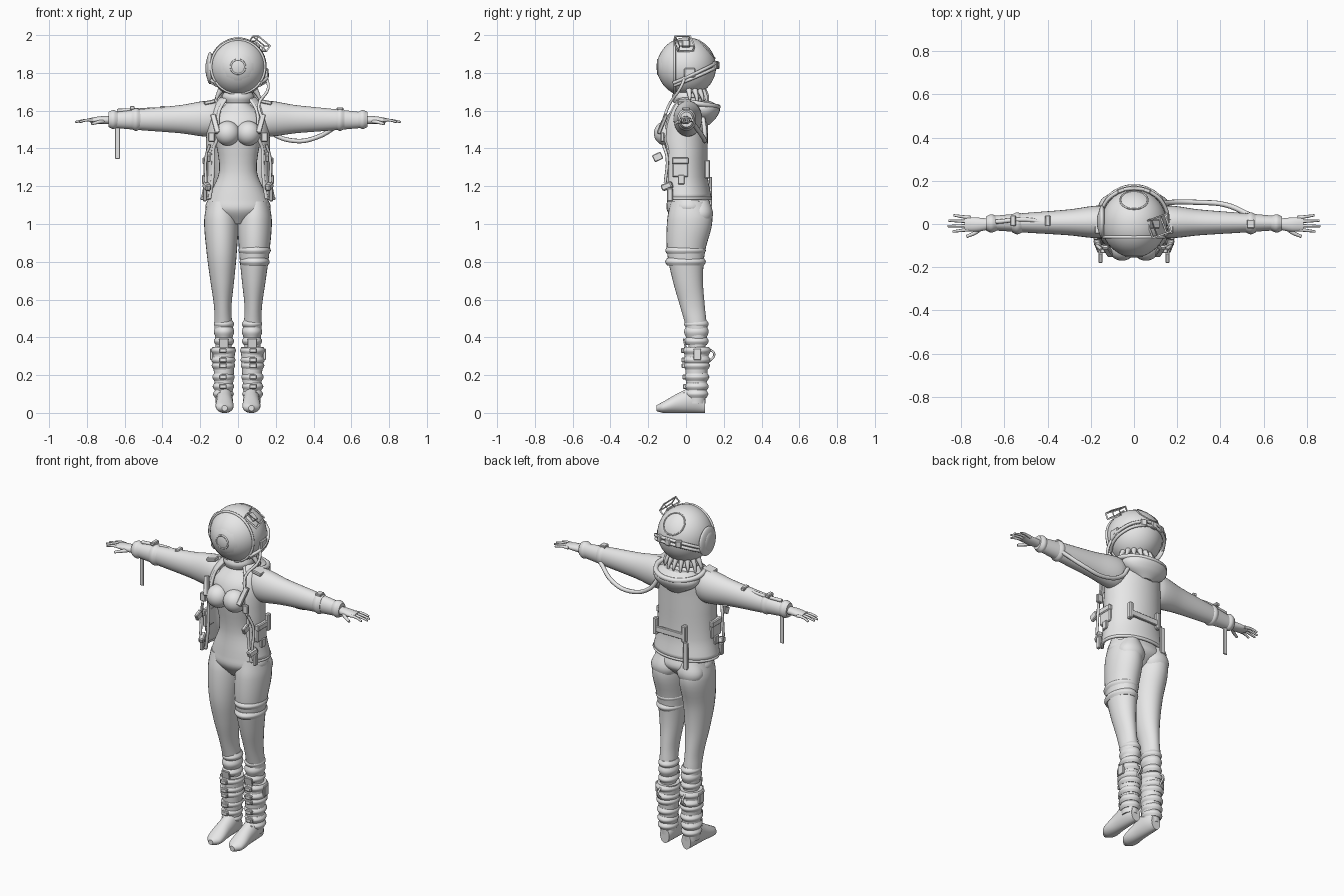
import bpy, bmesh
from math import sin, cos, pi, radians
from mathutils import Vector, Matrix, Euler

cube = bpy.data.objects.get("Cube")
if cube:
    bpy.data.objects.remove(cube)

mat = bpy.data.materials.new("plain_grey")
mat.use_nodes = True
grey = (.8, .8, .8, 1)
mat.diffuse_color = grey
mat.node_tree.nodes["Principled BSDF"].inputs["Base Color"].default_value = grey


def link(name, data, mirror):
    obj = bpy.data.objects.new(name, data)
    bpy.context.collection.objects.link(obj)
    data.materials.append(mat)
    if mirror:
        obj.modifiers.new("mirror", "MIRROR").use_mirror_merge = False
    return obj


def finish(name, bm, mirror=False, smooth=True):
    bmesh.ops.recalc_face_normals(bm, faces=bm.faces)
    for face in bm.faces:
        face.smooth = smooth and len(face.verts) <= 4
    mesh = bpy.data.meshes.new(name)
    bm.to_mesh(mesh)
    bm.free()
    return link(name, mesh, mirror)


def sec(at, wide, low, high):
    """Cross-section: place on the axis, half width, low and high edge."""
    return at, wide, low, high


def smooth_rows(rows, steps=5):
    """Fill in sections between the key ones along a smooth curve."""
    out = []
    for i, (a, b) in enumerate(zip(rows, rows[1:])):
        before, after = rows[max(i - 1, 0)], rows[min(i + 2, len(rows) - 1)]
        span = b[0] - a[0]
        for step in range(steps):
            u = step / steps
            w = 1 - u
            row = []
            for p, q, r, s in zip(before, a, b, after):
                leave = (r - p) / (b[0] - before[0]) * span
                arrive = (s - q) / (after[0] - a[0]) * span
                row.append(q * w * w * (w + 3 * u) + r * u * u * (u + 3 * w)
                           + leave * u * w * w - arrive * u * u * w)
            out.append(row)
    return out + [rows[-1]]


def skin(bm, rings, closed=True):
    count = len(rings[0])
    for a, b in zip(rings, rings[1:]):
        for i in range(count if closed else count - 1):
            j = (i + 1) % count
            bm.faces.new((a[i], a[j], b[j], b[i]))


def loft(name, axis, sections, start=0, end=None, mirror=False, sides=28):
    """Oval sections along an axis; the centre slides from start to end."""
    bm = bmesh.new()
    rings = []
    rows = smooth_rows(sections)
    end = start if end is None else end
    for k, (t, wide, low, high) in enumerate(rows):
        centre = start + (end - start) * k / (len(rows) - 1)
        ring = []
        for i in range(sides):
            a = 2 * pi * i / sides
            u = centre + wide * cos(a)
            v = (low + high) / 2 + (high - low) / 2 * sin(a)
            ring.append(bm.verts.new({"z": (u, v, t), "x": (t, v, u), "y": (u, t, v)}[axis]))
        rings.append(ring)
    skin(bm, rings)
    bm.faces.new(rings[0])
    bm.faces.new(rings[-1])
    return finish(name, bm, mirror)


def band(name, axis, at, half, wide, low, high, start=0, mirror=False):
    """Soft padded strap wrapped round a limb."""
    e = .01
    thin = wide - e, low + e, high - e
    loft(name, axis, [sec(at - half, *thin), sec(at, wide, low, high), sec(at + half, *thin)],
         start, mirror=mirror)


def ball(name, loc, size, mirror=False):
    bm = bmesh.new()
    bmesh.ops.create_uvsphere(bm, u_segments=40, v_segments=24, radius=1)
    bm.transform(Matrix.Translation(loc) @ Matrix.Diagonal((*size, 1)))
    finish(name, bm, mirror)


def box(name, loc, size, rot=(0, 0, 0), mirror=False):
    bm = bmesh.new()
    bmesh.ops.create_cube(bm, size=1)
    turn = Euler([radians(a) for a in rot]).to_matrix().to_4x4()
    bm.transform(Matrix.Translation(loc) @ turn @ Matrix.Diagonal((*size, 1)))
    obj = finish(name, bm, mirror, smooth=False)
    obj.modifiers.new("bevel", "BEVEL").width = min(size) / 5
    return obj


def tube(name, points, radius, mirror=False, closed=False, taper=1):
    curve = bpy.data.curves.new(name, "CURVE")
    curve.dimensions, curve.bevel_depth, curve.bevel_resolution = "3D", radius, 2
    curve.resolution_u, curve.use_fill_caps = 5, True
    spline = curve.splines.new("BEZIER")
    spline.bezier_points.add(len(points) - 1)
    for i, (knot, point) in enumerate(zip(spline.bezier_points, points)):
        knot.co = point
        knot.handle_left_type = knot.handle_right_type = "AUTO"
        knot.radius = 1 + (taper - 1) * i / (len(points) - 1)
    spline.use_cyclic_u = closed
    link(name, curve, mirror)


# Body suit
loft("torso", "z", [
    sec(at=1, wide=.04, low=-.05, high=.06), sec(at=1.07, wide=.165, low=-.1, high=.13),
    sec(at=1.13, wide=.16, low=-.1, high=.12), sec(at=1.28, wide=.1, low=-.09, high=.07),
    sec(at=1.5, wide=.13, low=-.12, high=.08), sec(at=1.57, wide=.13, low=-.1, high=.08),
    sec(at=1.65, wide=.05, low=-.04, high=.06), sec(at=1.72, wide=.04, low=-.03, high=.05)])
ball("bust", (.055, -.105, 1.48), (.065, .065, .065), mirror=True)
loft("leg", "z", [
    sec(at=1.12, wide=.07, low=-.08, high=.11), sec(at=1.02, wide=.09, low=-.1, high=.14),
    sec(at=.85, wide=.08, low=-.1, high=.1), sec(at=.7, wide=.063, low=-.07, high=.09),
    sec(at=.56, wide=.046, low=-.03, high=.1), sec(at=.45, wide=.047, low=0, high=.11),
    sec(at=.3, wide=.04, low=.02, high=.1)], start=.092, end=.075, mirror=True)
loft("buttock", "z", [sec(at=.97, wide=.04, low=.04, high=.11),
                      sec(at=1.05, wide=.08, low=.01, high=.143),
                      sec(at=1.13, wide=.05, low=.01, high=.12)], start=.085, mirror=True)
for z in (.86, .8):
    band("thigh_strap", "z", z, .02, z / 10, -.11, .105, start=.088)

# Leg warmers, boots and straps
for z, half in ((.47, .02), (.43, .03), (.38, .02)):
    band("sock_band", "z", z, half, .054, -.01, .12, start=.074, mirror=True)
loft("boot_shaft", "z", [sec(z, r, .05 - r, .055 + r * 1.1) for z, r in
                         ((.35, .06), (.25, .055), (.05, .043))], start=.075, mirror=True)
for z in (.33, .28, .25, .19, .14, .1):
    r = .05 + z / 20
    band("boot_strap", "z", z, .02, r, .055 - r * 1.1, .055 + r * 1.15, start=.077, mirror=True)
    box("boot_buckle", (.08, .05 - r, z), (.04, .02, .025), mirror=True)
loft("shoe", "y", [sec(at=-.157, wide=.015, low=.01, high=.04),
                   sec(at=-.12, wide=.045, low=0, high=.06), sec(at=-.03, wide=.044, low=0, high=.11),
                   sec(at=.05, wide=.042, low=0, high=.14), sec(at=.1, wide=.03, low=0, high=.09)],
     start=.071, mirror=True)
box("boot_tab", (.075, -.005, .36), (.05, .01, .07), rot=(12, 0, 0), mirror=True)
box("boot_side_buckle", (.14, .06, .31), (.015, .04, .06), mirror=True)
tube("boot_pull_loop", [(.08, .12, .34), (.08, .15, .31), (.08, .12, .27)], .006, mirror=True)

# Open jacket with sleeves and lowered hood
bm = bmesh.new()
rings = []
for z, wide, front, back in smooth_rows([
        sec(at=1.135, wide=.19, low=-.14, high=.13), sec(at=1.25, wide=.17, low=-.14, high=.11),
        sec(at=1.5, wide=.16, low=-.135, high=.11), sec(at=1.6, wide=.145, low=-.1, high=.11),
        sec(at=1.665, wide=.09, low=-.05, high=.09)]):
    gap = radians(52 if z < 1.45 else 43)
    ring = []
    for i in range(41):
        a = gap + (pi - gap) * i / 20
        ring.append(bm.verts.new((wide * sin(a), (front + back) / 2 + (front - back) / 2 * cos(a), z)))
    rings.append(ring)
skin(bm, rings, closed=False)
trims = [[v.co.copy() for v in rings[0]]]
trims += [[ring[end].co.copy() for ring in rings] for end in (0, -1)]
cloth = finish("jacket", bm).modifiers.new("cloth", "SOLIDIFY")
cloth.thickness, cloth.offset = .012, 0
for points in trims:
    tube("jacket_trim", points, .009)
loft("sleeve", "x", [sec(x, r, -r * .7, r * .9) for x, r in
                     ((.09, .08), (.16, .095), (.3, .075), (.5, .057), (.67, .04))],
     start=1.56, end=1.55, mirror=True)
loft("hood", "z", [
    sec(at=1.525, wide=.04, low=.08, high=.125), sec(at=1.57, wide=.12, low=.02, high=.165),
    sec(at=1.62, wide=.14, low=-.02, high=.178), sec(at=1.65, wide=.09, low=0, high=.13)])
rim = [radians(a) for a in range(-120, 121, 30)]
tube("hood_rim", [(.14 * sin(a), .05 + .12 * cos(a), 1.64 - .02 * cos(a)) for a in rim], .014)

# Jacket fittings
box("shoulder_tab", (.15, -.01, 1.645), (.06, .07, .02), rot=(0, 12, 0), mirror=True)
box("chest_strap", (.12, -.125, 1.53), (.03, .02, .11), rot=(-22, 15, 0), mirror=True)
box("chest_buckle", (.14, -.125, 1.46), (.035, .02, .05), mirror=True)
box("hanging_clip", (.155, -.15, 1.355), (.02, .05, .04), rot=(25, 0, 0), mirror=True)
box("side_pocket", (.17, -.03, 1.3), (.025, .085, .1), mirror=True)
box("pocket_flap", (.176, -.03, 1.335), (.025, .09, .035), mirror=True)
box("pocket_tail", (.18, -.025, 1.235), (.02, .035, .05), mirror=True)
box("hem_buckle", (.165, -.1, 1.2), (.03, .06, .035), rot=(20, 0, -20), mirror=True)
box("hem_strap", (.175, -.085, 1.155), (.02, .03, .07), mirror=True)
tube("side_cord", [(.15, -.12, 1.42), (.17, -.1, 1.35), (.17, -.11, 1.22)], .008, mirror=True)
box("back_belt", (.03, .118, 1.275), (.19, .016, .035))
for x in (-.07, .12):
    box("belt_loop", (x, .112, 1.29), (.026, .03, .1))
box("belt_tail", (-.09, .13, 1.17), (.03, .014, .16))

# Sleeve fittings
for x, r in ((.54, .06), (.66, .05)):
    band("sleeve_cuff", "x", x, .025, r, -r * .8, r * .9, start=1.553, mirror=True)
box("cuff_buckle", (.54, 0, 1.61), (.035, .04, .015))
tube("air_hose", [(.12, .09, 1.56), (.17, .1, 1.49), (.3, .1, 1.44), (.42, .09, 1.46),
                  (.54, .04, 1.53)], .012)
tube("sleeve_cable", [(-.2, .02, 1.635), (-.36, 0, 1.61), (-.5, .02, 1.605), (-.64, .01, 1.6)], .01)
for x in (-.25, -.4, -.56):
    box("cable_clip", (x, .015, 1.615), (.025, .05, .02))
box("hanging_strap", (-.638, .005, 1.43), (.024, .008, .17))

# Hands
loft("palm", "x", [sec(at=.65, wide=.022, low=-.022, high=.022),
                   sec(at=.73, wide=.02, low=-.035, high=.03),
                   sec(at=.785, wide=.011, low=-.03, high=.03)], start=1.55, mirror=True)
for i, tip in enumerate((.84, .862, .858, .835)):
    y = .018 * i - .025
    tube("finger", [(.755, y, 1.548), (.8, y * 1.2, 1.55), (tip, y * 1.4, 1.54)], .009,
         mirror=True, taper=.6)
tube("thumb", [(.705, -.015, 1.545), (.735, -.04, 1.54), (.775, -.058, 1.53)], .012,
     mirror=True, taper=.6)

# Helmet
head, radius = Vector((0, .003, 1.832)), .156


def on_head(direction, lift=1):
    return head + Vector(direction).normalized() * radius * lift


def head_loop(name, direction, degrees, thick, count=24):
    turn = Vector(direction).to_track_quat("Z", "Y")
    a = radians(degrees)
    angles = [2 * pi * i / count for i in range(count)]
    tube(name, [on_head(turn @ Vector((sin(a) * cos(t), sin(a) * sin(t), cos(a)))) for t in angles],
         thick, closed=True)


ball("helmet", head, (.152, radius, radius))
ball("visor", head + Vector((0, -.012, 0)), (.14, .147, .14))
head_loop("visor_rim", (0, -1, 0), 66, .007)
head_loop("visor_mark", (0, -1, 0), 14, .005)
head_loop("rear_panel", (0, .75, .65), 24, .004, count=8)
for drop in (.5, .36):
    tube("helmet_band", [on_head((sin(a), cos(a), cos(a) / 2 - drop), 1.05) for a in rim], .009)
for side in (-.4, 0, .4):
    box("band_block", on_head((side, 1, .05), 1.05), (.035, .022, .04), rot=(0, 0, -side * 55))
band("neck_ring", "z", 1.67, .03, .085, -.075, .09)
ball("ear_pad", (-.148, .01, 1.825), (.02, .075, .085))
ball("ear_pad_cap", (-.16, .01, 1.825), (.012, .045, .055))
box("ear_clip", (.148, .02, 1.8), (.025, .06, .05))
tube("helmet_cord", [(.145, 0, 1.79), (.16, -.03, 1.72), (.11, -.09, 1.63), (.13, -.12, 1.55)], .008)
box("lamp_mount", (.095, 0, 1.95), (.05, .04, .02), rot=(0, 42, 0))
lamp = box("lamp_frame", (.115, -.01, 1.955), (.085, .085, .035), rot=(0, 38, 20))
lamp.modifiers.clear()
lamp.modifiers.new("bars", "WIREFRAME").thickness = .01

# Hair locks under the helmet
for i, a in enumerate(radians(d) for d in range(-80, 81, 20)):
    out = Vector((sin(a), cos(a), 0)) / 10
    low = Vector((0, 0, 1.64 - i % 2 / 40))
    tube("hair_lock", [out * .85 + Vector((0, 0, 1.72)), out * 1.12 + Vector((0, 0, 1.675)),
                       out * 1.2 + low], .018, taper=.1)
